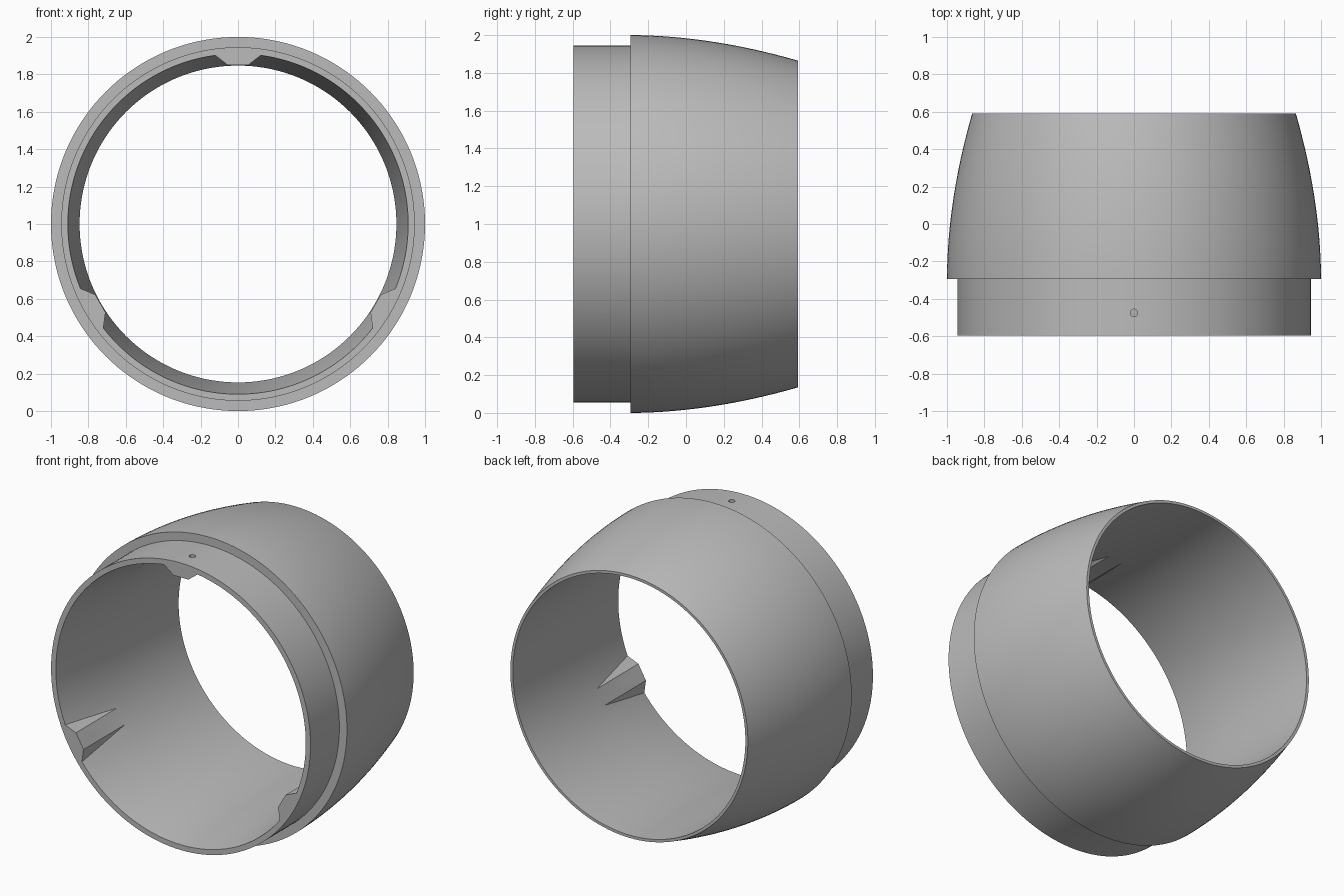
import bpy, bmesh, math
from mathutils import Matrix, Vector

if "Cube" in bpy.data.objects:
    bpy.data.objects.remove(bpy.data.objects["Cube"])

SEG = 144
CENTRE = Matrix.Translation((0, 0, 1))

grey = bpy.data.materials.new("light_grey")
grey.diffuse_color = (0.5, 0.5, 0.5, 1)
grey.use_nodes = True
grey.node_tree.nodes["Principled BSDF"].inputs["Base Color"].default_value = grey.diffuse_color


def make(name, bm):
    bmesh.ops.recalc_face_normals(bm, faces=bm.faces)
    me = bpy.data.meshes.new(name)
    bm.to_mesh(me)
    bm.free()
    me.materials.append(grey)
    ob = bpy.data.objects.new(name, me)
    bpy.context.collection.objects.link(ob)
    return ob


# Collar profile as (radius, y): stepped spigot, curved outer wall, tapered bore
profile = [(0.91, -0.595), (0.945, -0.595), (0.945, -0.295)]
for i in range(17):
    t = i / 16
    profile.append((1 - 0.135 * t ** 1.9, -0.295 + 0.887 * t))
profile += [(0.847, 0.592), (0.847, -0.13)]

# Revolve the profile around the y axis
bm = bmesh.new()
rings = []
for s in range(SEG):
    a = 2 * math.pi * s / SEG
    rings.append([bm.verts.new((r * math.cos(a), y, 1 + r * math.sin(a))) for r, y in profile])
n = len(profile)
for s in range(SEG):
    p, q = rings[s], rings[(s + 1) % SEG]
    for i in range(n):
        j = (i + 1) % n
        bm.faces.new((p[i], p[j], q[j], q[i]))
collar = make("collar", bm)


def lug(angle):
    """Trapezoid bar that runs back into the tapered bore."""
    bm = bmesh.new()
    section = [(-0.055, 0.85), (0.055, 0.85), (0.152, 0.925), (-0.152, 0.925)]
    face = bm.faces.new([bm.verts.new((x, -0.595, z)) for x, z in section])
    new = bmesh.ops.extrude_face_region(bm, geom=[face])["geom"]
    bmesh.ops.translate(bm, verts=[v for v in new if isinstance(v, bmesh.types.BMVert)],
                        vec=Vector((0, 0.54, 0)))
    bm.transform(CENTRE @ Matrix.Rotation(angle, 4, 'Y'))
    return make("lug", bm)


def hole(angle):
    """Radial screw hole cutter."""
    bm = bmesh.new()
    bmesh.ops.create_cone(bm, cap_ends=True, segments=20, radius1=0.02, radius2=0.02, depth=0.3,
                          matrix=Matrix.Translation((0, -0.475, 0.9)))
    bm.transform(CENTRE @ Matrix.Rotation(angle, 4, 'Y'))
    return make("screw_hole_cutter", bm)


# Join three lugs to the collar, then drill a screw hole through each
bpy.context.view_layer.objects.active = collar
collar.select_set(True)
for build, operation in ((lug, 'UNION'), (hole, 'DIFFERENCE')):
    for k in range(3):
        tool = build(k * 2 * math.pi / 3)
        mod = collar.modifiers.new("join", 'BOOLEAN')
        mod.operation, mod.solver, mod.object = operation, 'EXACT', tool
        bpy.ops.object.modifier_apply(modifier=mod.name)
        bpy.data.objects.remove(tool)

bpy.ops.object.shade_smooth_by_angle(angle=math.radians(25))
